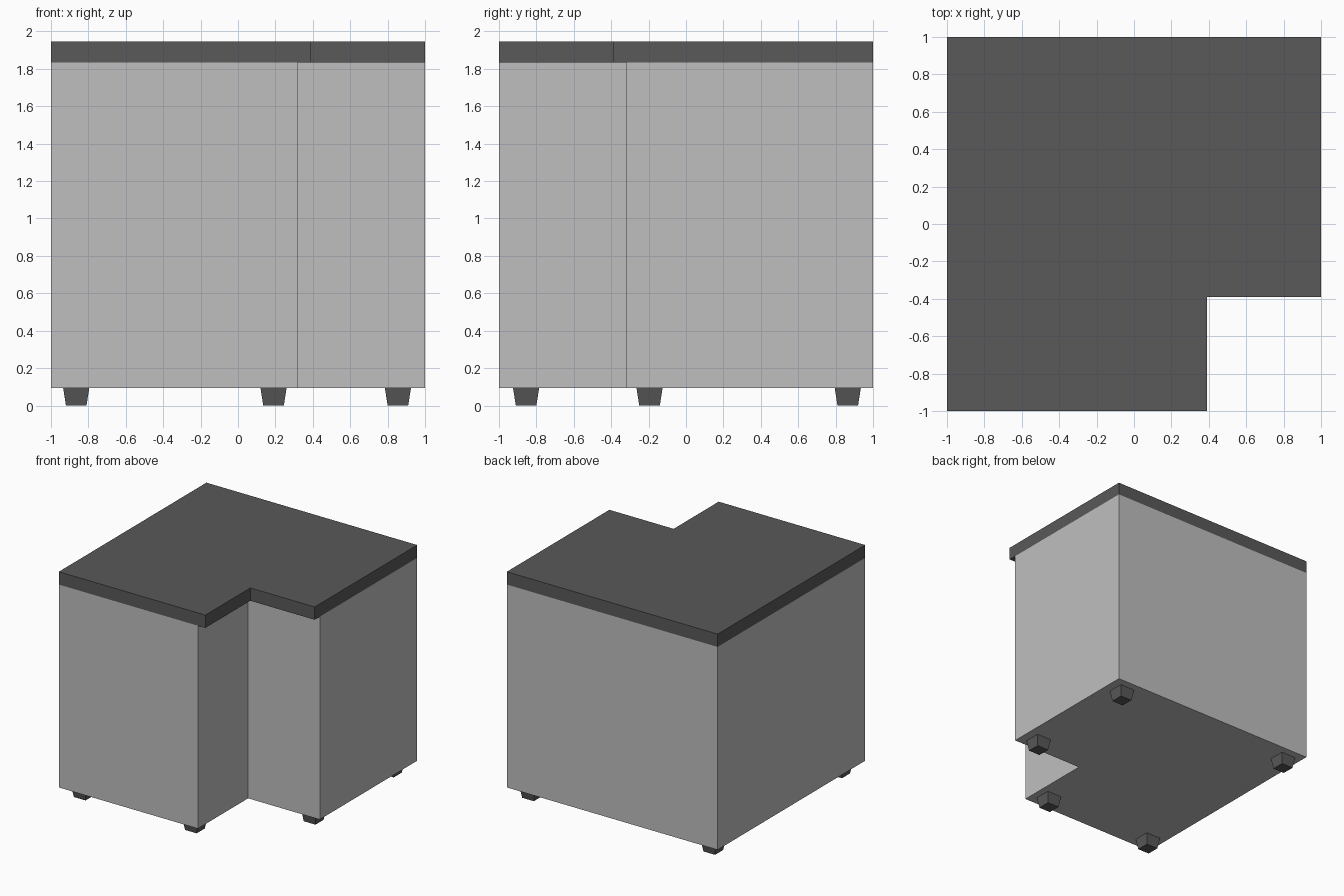
import bpy, bmesh

if "Cube" in bpy.data.objects:
    bpy.data.objects.remove(bpy.data.objects["Cube"], do_unlink=True)


def material(name, value):
    mat = bpy.data.materials.new(name)
    mat.use_nodes = True
    colour = (value, value, value, 1)
    mat.diffuse_color = colour
    mat.node_tree.nodes["Principled BSDF"].inputs["Base Color"].default_value = colour
    return mat


def prism(name, bottom, top, z0, z1, mat):
    """Closed solid between two matching outlines."""
    bm = bmesh.new()
    low = [bm.verts.new((x, y, z0)) for x, y in bottom]
    high = [bm.verts.new((x, y, z1)) for x, y in top]
    bm.faces.new(low[::-1])
    bm.faces.new(high)
    for i in range(len(low)):
        j = (i + 1) % len(low)
        bm.faces.new((low[i], low[j], high[j], high[i]))
    mesh = bpy.data.meshes.new(name)
    bm.to_mesh(mesh)
    bm.free()
    mesh.materials.append(mat)
    obj = bpy.data.objects.new(name, mesh)
    bpy.context.collection.objects.link(obj)
    return obj


def notched(n):
    """Square outline with the front corner on +x cut away."""
    return [(-1, -1), (n, -1), (n, -n), (1, -n), (1, 1), (-1, 1)]


def square(x, y, r):
    return [(x - r, y - r), (x + r, y - r), (x + r, y + r), (x - r, y + r)]


light = material("light grey", 0.52)
dark = material("dark grey", 0.1)

# Cabinet body and the worktop overhanging the notch
prism("cabinet_body", notched(0.32), notched(0.32), 0.095, 1.835, light)
prism("worktop", notched(0.39), notched(0.39), 1.835, 1.945, dark)

# Tapered feet
feet = {
    "front_right_foot": (-0.865, -0.855),
    "back_right_foot": (-0.865, 0.865),
    "front_notch_foot": (0.19, -0.855),
    "side_notch_foot": (0.855, -0.195),
    "back_left_foot": (0.855, 0.865),
}
for name, (x, y) in feet.items():
    prism(name, square(x, y, 0.055), square(x, y, 0.07), 0, 0.095, dark)
